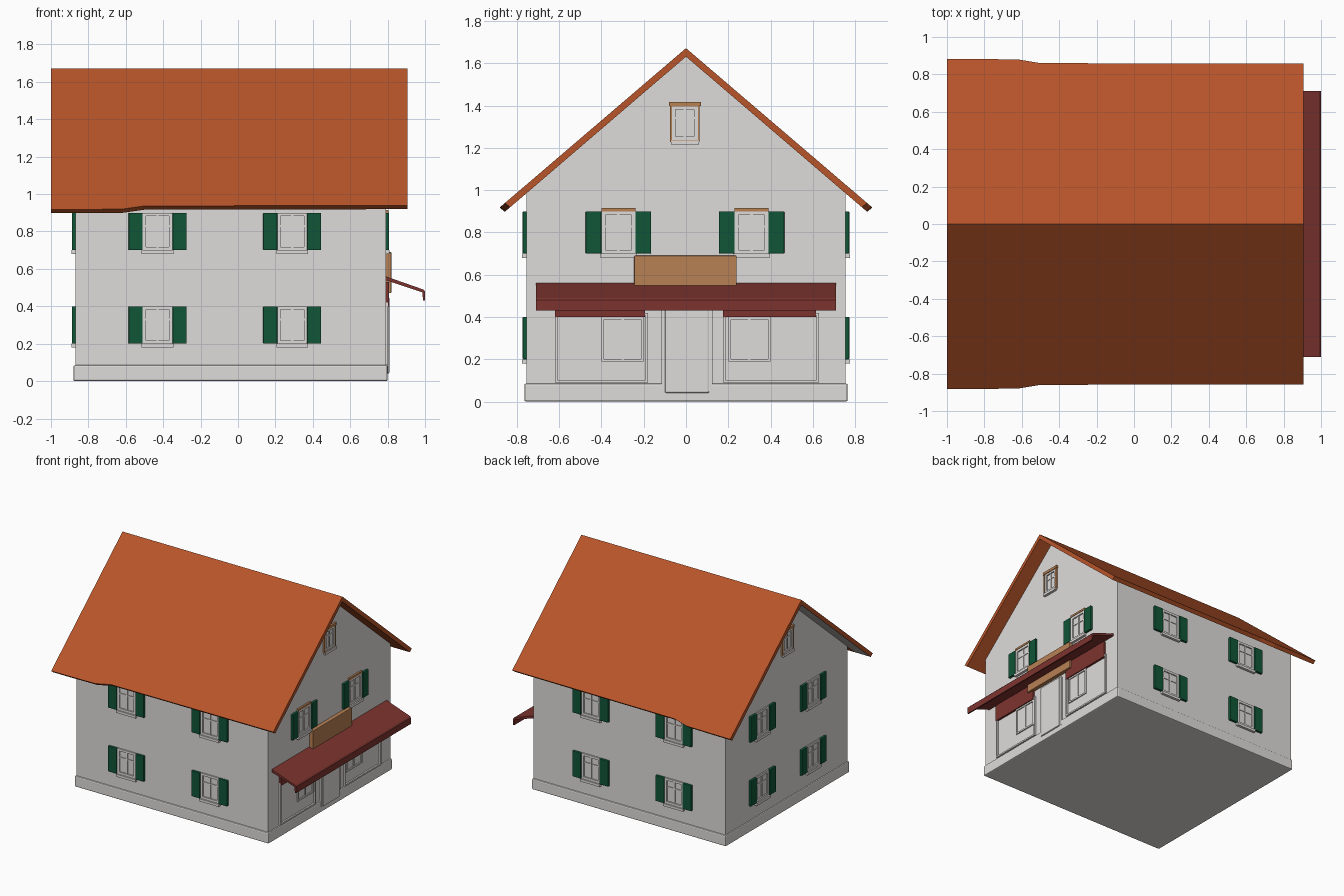
import bpy, bmesh

cube = bpy.data.objects.get("Cube")
if cube:
    bpy.data.objects.remove(cube)


def material(name, rgb):
    m = bpy.data.materials.new(name)
    m.use_nodes = True
    m.diffuse_color = (*rgb, 1)
    m.node_tree.nodes["Principled BSDF"].inputs["Base Color"].default_value = (*rgb, 1)
    return m


WHITE = material("white plaster", (0.74, 0.72, 0.70))
ORANGE = material("orange tile", (0.48, 0.09, 0.023))
GREEN = material("shutter green", (0.005, 0.09, 0.038))
RED = material("awning red", (0.205, 0.034, 0.028))
TAN = material("tan wood", (0.48, 0.22, 0.09))

# Walls: outward axis, direction, distance of the wall plane from the centre
FRONT, BACK = ("y", -1, 0.755), ("y", 1, 0.755)
SHOP, REAR = ("x", 1, 0.79), ("x", -1, 0.87)


def finish(name, bm, mats, bevel=0):
    bmesh.ops.recalc_face_normals(bm, faces=bm.faces)
    me = bpy.data.meshes.new(name)
    bm.to_mesh(me)
    bm.free()
    for m in mats:
        me.materials.append(m)
    ob = bpy.data.objects.new(name, me)
    bpy.context.collection.objects.link(ob)
    if bevel:
        mod = ob.modifiers.new("soft edges", "BEVEL")
        mod.width, mod.segments = bevel, 2
    return ob


def prism(bm, sections):
    """Loft closed rings of points and cap both ends."""
    rings = [[bm.verts.new(p) for p in s] for s in sections]
    n = len(rings[0])
    for a, b in zip(rings, rings[1:]):
        for i in range(n):
            bm.faces.new((a[i], a[(i + 1) % n], b[(i + 1) % n], b[i]))
    bm.faces.new(rings[0])
    bm.faces.new(rings[-1])


def on_wall(name, wall, mat, rects, bevel=0):
    """Boxes on a wall; each rect is u0, u1, z0, z1, height off the wall."""
    axis, sign, dist = wall
    bm = bmesh.new()
    for u0, u1, z0, z1, h in rects:
        rings = []
        for d in (dist - 0.01, dist + h):
            ring = [(u0, z0), (u1, z0), (u1, z1), (u0, z1)]
            rings.append([(sign * d, u, z) if axis == "x" else (u, sign * d, z) for u, z in ring])
        prism(bm, rings)
    return finish(name, bm, [mat], bevel)


def frame(u0, u1, z0, z1, w, h):
    return [(u0, u0 + w, z0, z1, h), (u1 - w, u1, z0, z1, h),
            (u0 + w, u1 - w, z0, z0 + w, h), (u0 + w, u1 - w, z1 - w, z1, h)]


def window(label, wall, u, z, shutters=True, half=0.08, tall=0.2):
    bars = frame(u - half, u + half, z, z + tall, 0.018, 0.01)
    bars += [(u - 0.006, u + 0.006, z, z + tall, 0.006),
             (u - half, u + half, z + tall * 0.62, z + tall * 0.62 + 0.01, 0.005),
             (u - half - 0.005, u + half + 0.005, z - 0.02, z, 0.02)]
    on_wall(label + "_window_frame", wall, WHITE, bars)
    if shutters:
        on_wall(label + "_shutters", wall, GREEN,
                [(u - half - 0.075, u - half, z, z + tall, 0.018),
                 (u + half, u + half + 0.075, z, z + tall, 0.018)], 0.004)


# House body with gables
bm = bmesh.new()
profile = [(-0.755, 0), (0.755, 0), (0.755, 0.995), (0, 1.635), (-0.755, 0.995)]
prism(bm, [[(x, y, z) for y, z in profile] for x in (-0.87, 0.79)])
finish("house_body", bm, [WHITE])

# Plinth
bm = bmesh.new()
prism(bm, [[(-0.88, -s, z), (0.80, -s, z), (0.80, s, z), (-0.88, s, z)]
           for s, z in ((0.765, 0), (0.765, 0.085))])
finish("plinth", bm, [WHITE], 0.008)

# Roof, slightly wider towards the rear gable
bm = bmesh.new()
sections = []
for x, e in ((-1, 0.882), (-0.87, 0.882), (-0.62, 0.88), (-0.5, 0.86), (0.905, 0.857)):
    top = 1.672 - 0.855 * e
    sections.append([(x, -e, top), (x, 0, 1.672), (x, e, top),
                     (x, e - 0.025, top - 0.02), (x, 0, 1.632), (x, -e + 0.025, top - 0.02)])
prism(bm, sections)
bmesh.ops.recalc_face_normals(bm, faces=bm.faces)
for f in bm.faces:
    # plastered soffit under the rear overhang
    if f.calc_center_median().x < -0.88 and f.normal.z < -0.3 and len(f.verts) == 4 \
            and abs(f.calc_center_median().y) < 0.7:
        f.material_index = 1
finish("roof", bm, [ORANGE, WHITE])

# Windows on the long sides and on the gables
for label, wall, places in (("front", FRONT, (-0.43, 0.29)), ("back", BACK, (-0.43, 0.29)),
                            ("shop_side", SHOP, (-0.32, 0.31)), ("rear_side", REAR, (-0.32, 0.31))):
    for i, u in enumerate(places):
        window(f"{label}_upper_{i + 1}", wall, u, 0.70)
        if wall != SHOP:
            window(f"{label}_lower_{i + 1}", wall, u, 0.20)

# Attic windows with a wooden surround
for label, wall in (("shop_side", SHOP), ("rear_side", REAR)):
    window(label + "_attic", wall, -0.005, 1.235, False, 0.062, 0.165)
    on_wall(label + "_attic_surround", wall, TAN,
            frame(-0.075, 0.065, 1.228, 1.405, 0.009, 0.013)
            + [(-0.08, 0.07, 1.398, 1.418, 0.015)])

# Wooden lintels over the shop side upper windows
on_wall("lintels", SHOP, TAN, [(u - 0.08, u + 0.08, 0.90, 0.915, 0.014) for u in (-0.32, 0.31)])

# Shop front: display windows, door, blind boxes and sign board
for label, a, b, c, d in (("right", -0.62, -0.18, -0.40, -0.20), ("left", 0.175, 0.63, 0.20, 0.40)):
    on_wall(label + "_display_window", SHOP, WHITE,
            frame(a, b, 0.09, 0.42, 0.012, 0.012) + frame(c, d, 0.19, 0.40, 0.012, 0.008)
            + [((c + d) / 2 - 0.006, (c + d) / 2 + 0.006, 0.20, 0.40, 0.006)])
    on_wall(label + "_blind_box", SHOP, RED, [(a, b - 0.015, 0.40, 0.53, 0.016)])
on_wall("door", SHOP, WHITE, [(-0.10, 0.11, 0.04, 0.45, 0.02)], 0.008)
on_wall("door_frame", SHOP, WHITE, [(-0.115, -0.10, 0.04, 0.45, 0.012), (0.11, 0.125, 0.04, 0.45, 0.012)])
on_wall("sign_board", SHOP, TAN, [(-0.245, 0.24, 0.47, 0.69, 0.03)], 0.004)

# Awning with a hanging front edge
bm = bmesh.new()
awning = [(0.79, 0.56), (0.99, 0.49), (1.0, 0.48), (1.0, 0.43), (0.99, 0.43), (0.985, 0.475), (0.79, 0.54)]
prism(bm, [[(x, y, z) for x, z in awning] for y in (-0.71, 0.71)])
finish("awning", bm, [RED])
